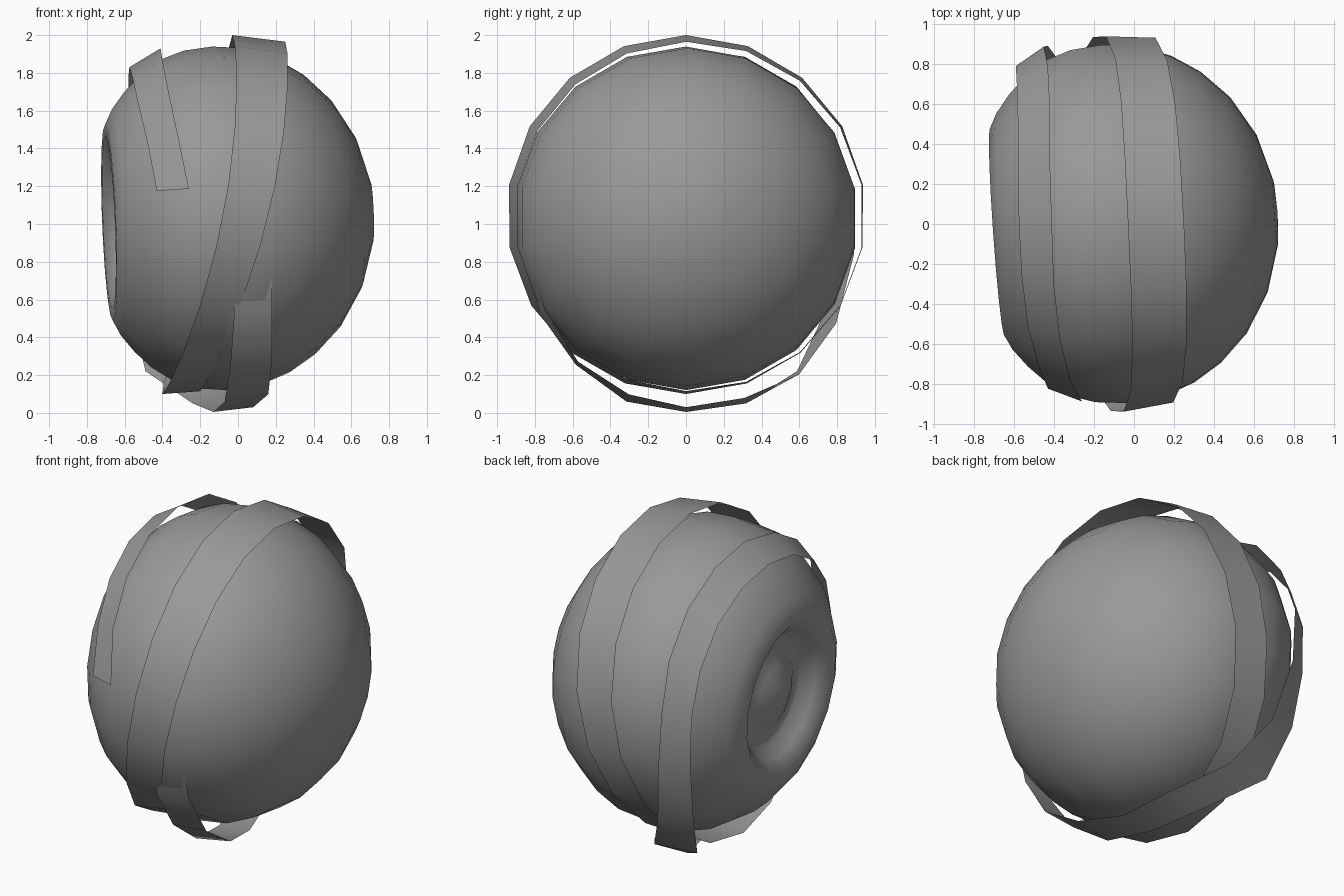
import bpy, bmesh
from math import sin, cos, radians
from mathutils import Vector, Matrix

if "Cube" in bpy.data.objects:
    bpy.data.objects.remove(bpy.data.objects["Cube"])

CENTRE_Z = 1.03
SIDES = 18

grey = bpy.data.materials.new("dark_grey")
grey.diffuse_color = (.32, .32, .32, 1)
grey.use_nodes = True
grey.node_tree.nodes["Principled BSDF"].inputs["Base Color"].default_value = grey.diffuse_color


def ring_point(x, r, deg, cz=CENTRE_Z):
    # 0 = front, 90 = bottom, 180 = back, 270 = top
    a = radians(deg)
    return Vector((x, -r * cos(a), cz - r * sin(a)))


def finish(name, bm):
    bmesh.ops.recalc_face_normals(bm, faces=bm.faces)
    for f in bm.faces:
        f.smooth = True
    me = bpy.data.meshes.new(name)
    bm.to_mesh(me)
    bm.free()
    me.materials.append(grey)
    ob = bpy.data.objects.new(name, me)
    bpy.context.collection.objects.link(ob)
    return ob


def bridge(bm, a, b, closed):
    n = len(a)
    for i in range(n if closed else n - 1):
        j = (i + 1) % n
        bm.faces.new((a[i], a[j], b[j], b[i]))


# Round body turned around a slightly tilted sideways axis, dimpled on the left
profile = [(.81, .16), (.74, .4), (.62, .6), (.48, .74), (.34, .83), (.17, .895),
           (0, .91), (-.15, .895), (-.27, .855), (-.39, .775), (-.475, .69),
           (-.545, .60), (-.585, .52), (-.585, .46), (-.53, .39), (-.46, .33),
           (-.455, .27), (-.50, .18), (-.54, .08)]
bm = bmesh.new()
rings = [[bm.verts.new(ring_point(h, r, 10 + 20 * i, 0)) for i in range(SIDES)]
         for h, r in profile]
for a, b in zip(rings, rings[1:]):
    bridge(bm, a, b, True)
for ring, h in ((rings[0], .82), (rings[-1], -.55)):
    pole = bm.verts.new((h, 0, 0))
    for i in range(SIDES):
        bm.faces.new((ring[i], ring[(i + 1) % SIDES], pole))
tilt = Vector((1, 0, 0)).rotation_difference(Vector((1, .07, .04))).to_matrix().to_4x4()
bm.transform(Matrix.Translation((-.1, 0, CENTRE_Z)) @ tilt)
finish("round_body", bm)

# Closed tilted strap around the middle
bm = bmesh.new()
left, right = [], []
for i in range(SIDES):
    d = 10 + 20 * i
    s, c, c2 = sin(radians(d)), cos(radians(d)), cos(radians(2 * d))
    sway = .045 * (c + c2)
    left.append(bm.verts.new(ring_point(-.17 - .185 * s + sway, .95 - .01 * s, d, 1.04)))
    right.append(bm.verts.new(ring_point(.07 - .225 * s + sway, .925 - .02 * c, d, 1.04)))
bridge(bm, left, right, True)
finish("middle_strap", bm)

# Open strap: starts low on the front, passes under, up the back and over the top
# Each row: angle, left x, left radius, right x, right radius
rows = [(10, -.02, .86, .18, .84), (33, -.02, .925, .18, .89), (53, -.04, .97, .18, .95),
        (72, -.07, 1.02, .16, .98), (90, -.13, 1.025, .08, 1.0),
        (108, -.24, 1.03, 0, 1.0), (126, -.49, 1.0, -.20, 1.02),
        (145, -.56, .89, -.36, .97), (168, -.585, .81, -.43, .91),
        (190, -.59, .80, -.45, .90), (210, -.585, .80, -.43, .905),
        (230, -.58, .80, -.42, .91), (250, -.58, .80, -.42, .91),
        (270, -.575, .80, -.41, .90), (290, -.56, .80, -.40, .89),
        (310, -.53, .80, -.37, .89), (330, -.48, .81, -.32, .90), (350, -.43, .835, -.26, .90)]
bm = bmesh.new()
left = [bm.verts.new(ring_point(xl, rl, d)) for d, xl, rl, xr, rr in rows]
right = [bm.verts.new(ring_point(xr, rr, d)) for d, xl, rl, xr, rr in rows]
bridge(bm, left, right, False)
finish("side_strap", bm)
